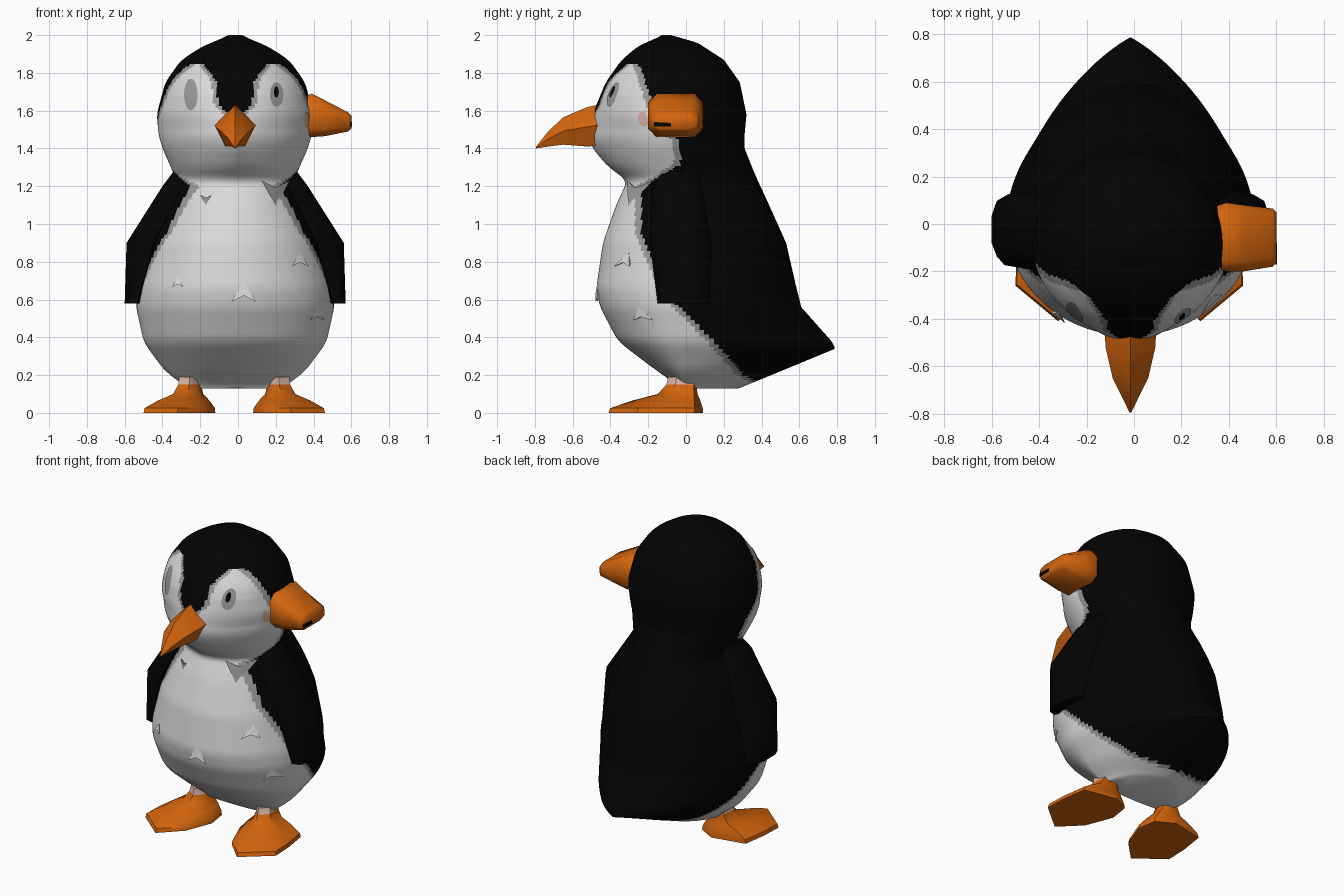
import bpy, bmesh
from math import sin, cos, pi, sqrt

if "Cube" in bpy.data.objects:
    bpy.data.objects.remove(bpy.data.objects["Cube"], do_unlink=True)

SHIFT = -0.015   # the whole bird stands slightly off the centre line


def material(name, color):
    mat = bpy.data.materials.new(name)
    mat.use_nodes = True
    mat.diffuse_color = (*color, 1)
    shader = mat.node_tree.nodes["Principled BSDF"]
    shader.inputs["Base Color"].default_value = (*color, 1)
    shader.inputs["Roughness"].default_value = 0.8
    return mat


BLACK = material("feather black", (0.001, 0.001, 0.001))
WHITE = material("belly white", (0.7, 0.7, 0.7))
GREY = material("edge grey", (0.32, 0.32, 0.32))
ORANGE = material("beak orange", (0.66, 0.13, 0.004))
PINK = material("skin pink", (0.7, 0.45, 0.38))


def make_object(name, verts, faces, mats, rule=None, angle=35):
    mesh = bpy.data.meshes.new(name)
    mesh.from_pydata(verts, [], faces)
    for mat in mats:
        mesh.materials.append(mat)
    bm = bmesh.new()
    bm.from_mesh(mesh)
    bmesh.ops.recalc_face_normals(bm, faces=bm.faces)
    if rule:
        for face in bm.faces:
            face.material_index = rule(face.calc_center_median())
    bm.to_mesh(mesh)
    bm.free()
    obj = bpy.data.objects.new(name, mesh)
    bpy.context.collection.objects.link(obj)
    bpy.ops.object.select_all(action="DESELECT")
    obj.select_set(True)
    bpy.context.view_layer.objects.active = obj
    bpy.ops.object.shade_smooth_by_angle(angle=angle * pi / 180)


def loft(name, rings, mats, rule=None, angle=35):
    """Skin a list of equal rings and cap both ends."""
    n = len(rings[0])
    verts = [p for ring in rings for p in ring]
    faces = [(k * n + i, k * n + (i + 1) % n, (k + 1) * n + (i + 1) % n, (k + 1) * n + i)
             for k in range(len(rings) - 1) for i in range(n)]
    faces += [tuple(range(n)), tuple(range(len(verts) - n, len(verts)))]
    make_object(name, verts, faces, mats, rule, angle)


def interp(table, z):
    """Linear lookup in rows that start with their height."""
    if z <= table[0][0]:
        return table[0][1:]
    for low, high in zip(table, table[1:]):
        if z <= high[0]:
            t = (z - low[0]) / (high[0] - low[0])
            return [a + (b - a) * t for a, b in zip(low[1:], high[1:])]
    return table[-1][1:]


# Body and head profile: height, half width, front, back
PROFILE = [
    (0.13, 0.25, -0.02, 0.28), (0.22, 0.37, -0.15, 0.5), (0.34, 0.46, -0.31, 0.79),
    (0.38, 0.485, -0.36, 0.77), (0.56, 0.525, -0.455, 0.61), (0.66, 0.52, -0.475, 0.585),
    (0.9, 0.46, -0.44, 0.53), (1.1, 0.38, -0.37, 0.44), (1.23, 0.31, -0.31, 0.38),
    (1.3, 0.34, -0.41, 0.35), (1.4, 0.385, -0.495, 0.31), (1.47, 0.405, -0.52, 0.31),
    (1.58, 0.415, -0.495, 0.32), (1.75, 0.37, -0.425, 0.285), (1.87, 0.285, -0.34, 0.2),
    (1.96, 0.14, -0.23, 0.06), (2.0, 0.01, -0.1, -0.08)]
MIDDLE = [(1.1, 0), (1.4, -0.09)]
FRONT_POINT = [(1.2, 0), (1.4, 0.3), (1.5, 0.3), (1.68, 0)]
BACK_POINT = [(0.2, 0.2), (0.34, 0.32), (0.6, 0.15), (1.0, 0)]
# How far back the white reaches, and the dark stripe on the brow
WHITE_LIMIT = [(0.13, 0.4), (0.2, 0.27), (0.35, 0.14), (0.5, -0.01), (0.62, -0.13),
               (0.95, -0.27), (1.2, -0.27), (1.25, -0.17), (1.32, -0.06), (1.45, -0.08),
               (1.6, -0.2), (1.75, -0.25), (1.84, -0.28), (1.87, -0.6)]
STRIPE = [(1.54, 0), (1.64, 0.09), (1.75, 0.1), (1.84, 0.16), (1.87, 0.3)]


def girth(z):
    """Half width and front, eased between the profile rows."""
    samples = [interp(PROFILE, z + step * 0.01) for step in range(-3, 4)]
    return [sum(row[k] for row in samples) / len(samples) for k in (0, 1)]


def surface_y(x, z, back=False):
    width, reach = girth(z)
    if back:
        reach = interp(PROFILE, z)[2]
    middle = interp(MIDDLE, z)[0]
    point = interp(BACK_POINT if back else FRONT_POINT, z)[0]
    r = min(1, abs(x) / width)
    shape = (1 - point) * sqrt(1 - r * r) + point * (1 - r)
    return middle + (reach - middle) * shape


def plumage(p):
    limit = interp(WHITE_LIMIT, p.z)[0]
    inset = abs(p.x - SHIFT) - interp(STRIPE, p.z)[0]
    if p.y > limit + 0.035 or inset < 0:
        return 0
    edge = p.y > limit or (p.z > 1.58 and inset < 0.025)
    return 2 if edge else 1


# Body, head and tail in one skin
LEVELS, SEGMENTS = 170, 144
rings = []
for k in range(LEVELS + 1):
    z = 0.13 + 1.87 * k / LEVELS
    width = girth(z)[0]
    ring = []
    for i in range(SEGMENTS):
        a = 2 * pi * i / SEGMENTS
        x = width * cos(a)
        ring.append((x + SHIFT, surface_y(x, z, sin(a) > 0), z))
    rings.append(ring)
loft("body_and_head", rings, [BLACK, WHITE, GREY], plumage, 50)

# Beak: rows of depth, half width, bottom, top
beak = []
for y, w, low, high in [(-0.42, 0.11, 1.42, 1.64), (-0.52, 0.105, 1.41, 1.62),
                        (-0.65, 0.075, 1.42, 1.565), (-0.73, 0.035, 1.41, 1.49),
                        (-0.795, 0.004, 1.4, 1.408)]:
    mid = low + (high - low) * 0.5
    beak.append([(x * w + SHIFT, y, z) for x, z in
                 [(0, high), (0.55, (high + mid) / 2), (1, mid), (0.5, low),
                  (-0.5, low), (-1, mid), (-0.55, (high + mid) / 2)]])
loft("beak", beak, [ORANGE], angle=30)

# Blunt orange horn on the left side of the head
horn = []
for x, front, back, low, high in [(0.3, -0.17, 0.06, 1.48, 1.65), (0.39, -0.2, 0.09, 1.46, 1.69),
                                  (0.46, -0.2, 0.08, 1.465, 1.655), (0.585, -0.18, 0.065, 1.49, 1.59),
                                  (0.6, -0.165, 0.05, 1.505, 1.575)]:
    cy, cz, ry, rz = (front + back) / 2, (low + high) / 2, (back - front) / 2, (high - low) / 2
    horn.append([(x, cy + ry * u, cz + rz * v) for u, v in
                 [(1, 0.6), (0.7, 1), (-0.7, 1), (-1, 0.6), (-1, -0.6), (-0.7, -1), (0.7, -1), (1, -0.6)]])
loft("side_horn", horn, [ORANGE], angle=50)
slit = [[(x, y, z) for y, z in [(-0.17, 1.515), (-0.08, 1.515), (-0.08, 1.535), (-0.17, 1.54)]]
        for x in (0.596, 0.603)]
loft("horn_slit", slit, [BLACK])

# Foot sole outline, heel first
SOLE = [(0.12, 0.03), (0.23, 0.09), (0.45, 0.045), (0.475, -0.12), (0.48, -0.26),
        (0.3, -0.41), (0.17, -0.28), (0.1, -0.1)]
for side, label in [(1, "left"), (-1, "right")]:
    # Wing: rows of height, inner, outer, front, back
    wing = []
    for z, inner, outer, front, back in [(1.34, 0.2, 0.28, -0.1, 0.06), (1.2, 0.25, 0.385, -0.18, 0.1),
                                         (0.9, 0.4, 0.575, -0.19, 0.14), (0.58, 0.5, 0.585, -0.15, 0.125)]:
        cx, cy, rx, ry = (inner + outer) / 2, (front + back) / 2, (outer - inner) / 2, (back - front) / 2
        wing.append([(side * (cx + rx * u) + SHIFT, cy + ry * v, z) for u, v in
                     [(1, 0.35), (0.5, 0.8), (-0.6, 1), (-1, 0.6), (-1, -0.6), (-0.6, -1), (0.5, -0.9), (1, -0.5)]])
    loft(label + "_wing", wing, [BLACK], angle=50)

    # Foot rising to the ankle: rows of height and scale about the ankle
    foot = [[(side * (0.21 + (x - 0.21) * s) - 0.02, 0.04 + (y - 0.04) * s, z) for x, y in SOLE]
            for z, s in [(0, 1), (0.025, 0.98), (0.065, 0.72), (0.1, 0.42), (0.15, 0.32), (0.19, 0.3)]]
    loft(label + "_foot", foot, [ORANGE, PINK], lambda p: int(p.z > 0.15), angle=40)


def spot(name, x, z, rx, rz, lift, mat):
    """Flat oval that follows the face."""
    rim = [(x + rx * cos(pi * i / 8), z + rz * sin(pi * i / 8)) for i in range(16)]
    verts = [(px, surface_y(px - SHIFT, pz) - lift, pz) for px, pz in [(x, z)] + rim]
    make_object(name, verts, [(0, i + 1, (i + 1) % 16 + 1) for i in range(16)], [mat])


# Eyes and the bare skin beside the horn
spot("left_eye_patch", 0.205, 1.685, 0.036, 0.065, 0.005, GREY)
spot("left_pupil", 0.203, 1.7, 0.013, 0.03, 0.009, BLACK)
spot("right_eye_patch", -0.25, 1.685, 0.036, 0.085, 0.005, GREY)
spot("cheek_skin", 0.365, 1.555, 0.012, 0.04, 0.008, PINK)

# Loose feather tufts on the belly and throat; a negative size hangs point down
for number, (x, z, size, mat) in enumerate([
        (0.03, 0.64, 0.065, WHITE), (-0.32, 0.69, 0.03, WHITE), (0.33, 0.81, 0.045, WHITE),
        (0.42, 0.52, 0.04, WHITE), (0.2, 1.17, -0.075, GREY), (-0.17, 1.13, -0.03, GREY)]):
    corners = [(x, z + size, 0), (x - size, z - size * 0.8, 0.02),
               (x, z - size * 0.3, 0.015), (x + size, z - size * 0.8, 0.02)]
    verts = [(px, surface_y(px - SHIFT, pz) - lift, pz) for px, pz, lift in corners]
    verts.append((x, surface_y(x - SHIFT, z) + 0.03, z))
    make_object(f"feather_tuft_{number + 1}", verts,
                [(0, 1, 2), (0, 2, 3), (0, 4, 1), (1, 4, 2), (2, 4, 3), (3, 4, 0)], [mat])
